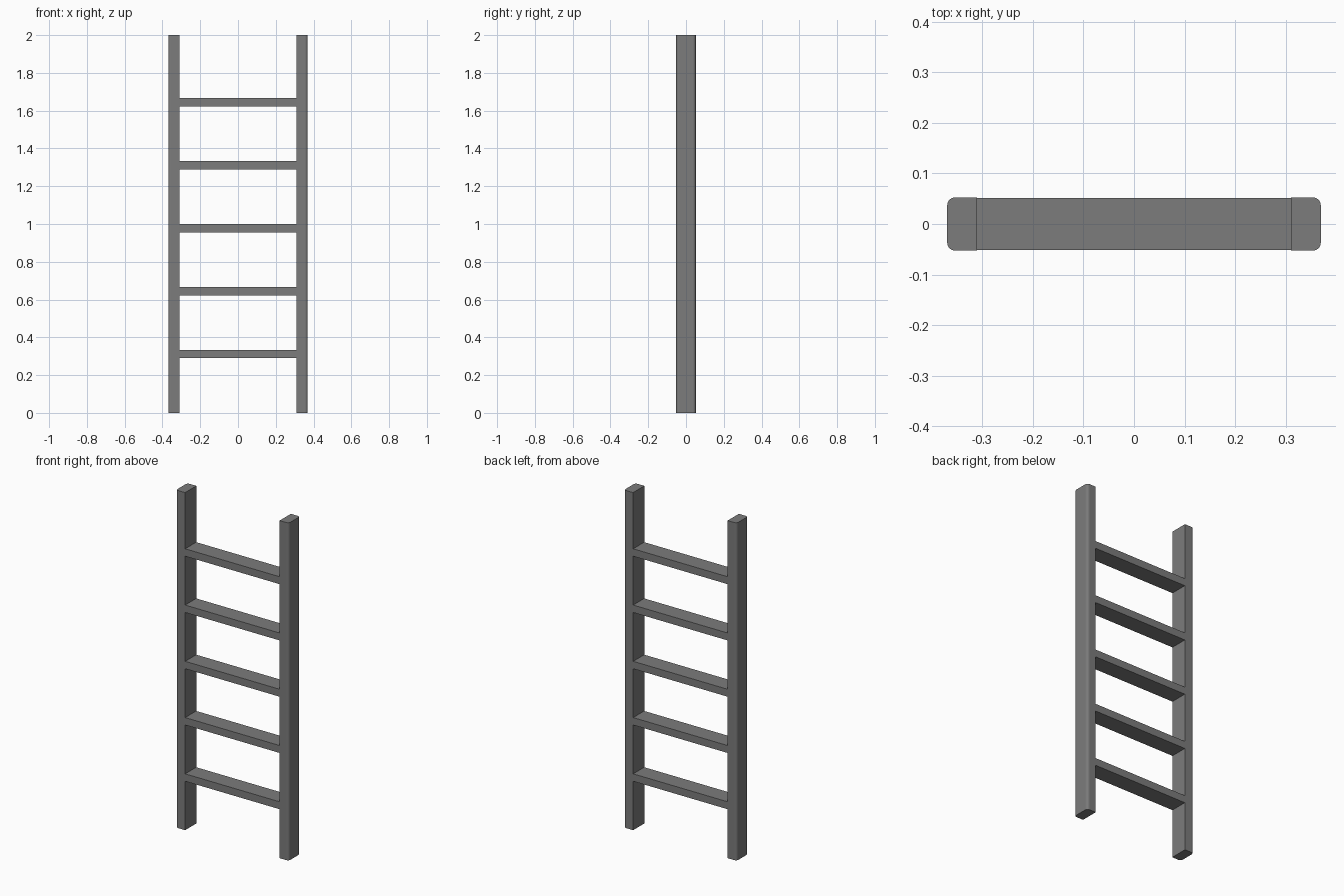
import bpy, bmesh

if "Cube" in bpy.data.objects:
    bpy.data.objects.remove(bpy.data.objects["Cube"])

DEPTH = 0.105
INNER, OUTER = 0.31, 0.369
RUNG_T = 0.044

# Dark grey finish shared by all parts
dark = bpy.data.materials.new("dark_grey")
dark.diffuse_color = (0.2, 0.2, 0.2, 1)
dark.use_nodes = True
dark.node_tree.nodes["Principled BSDF"].inputs["Base Color"].default_value = dark.diffuse_color


def bar(name, size, loc, round_side=0, radius=0.015):
    """Flat-faced box; optionally round its upright edges on one x side."""
    bm = bmesh.new()
    bmesh.ops.create_cube(bm, size=1)
    bmesh.ops.scale(bm, vec=size, verts=bm.verts)
    if round_side:
        edges = [e for e in bm.edges
                 if abs(e.verts[0].co.z - e.verts[1].co.z) > 1e-4
                 and e.verts[0].co.x * round_side > 0]
        bmesh.ops.bevel(bm, geom=edges, offset=radius, offset_type='OFFSET',
                        segments=4, profile=0.5, affect='EDGES')
    mesh = bpy.data.meshes.new(name)
    bm.to_mesh(mesh)
    bm.free()
    mesh.materials.append(dark)
    obj = bpy.data.objects.new(name, mesh)
    obj.location = loc
    bpy.context.collection.objects.link(obj)
    return obj


# Upright side rails, rounded on their outer edges
for side, sx in (("left", -1), ("right", 1)):
    bar(side + "_rail", (OUTER - INNER, DEPTH, 2.0),
        (sx * (INNER + OUTER) / 2, 0, 1.0), round_side=sx)

# Flat rungs, evenly spaced between the rails
for i in range(1, 6):
    bar(f"rung_{i}", (2 * INNER, DEPTH - 0.002, RUNG_T),
        (0, 0, i / 3 - RUNG_T / 2))
